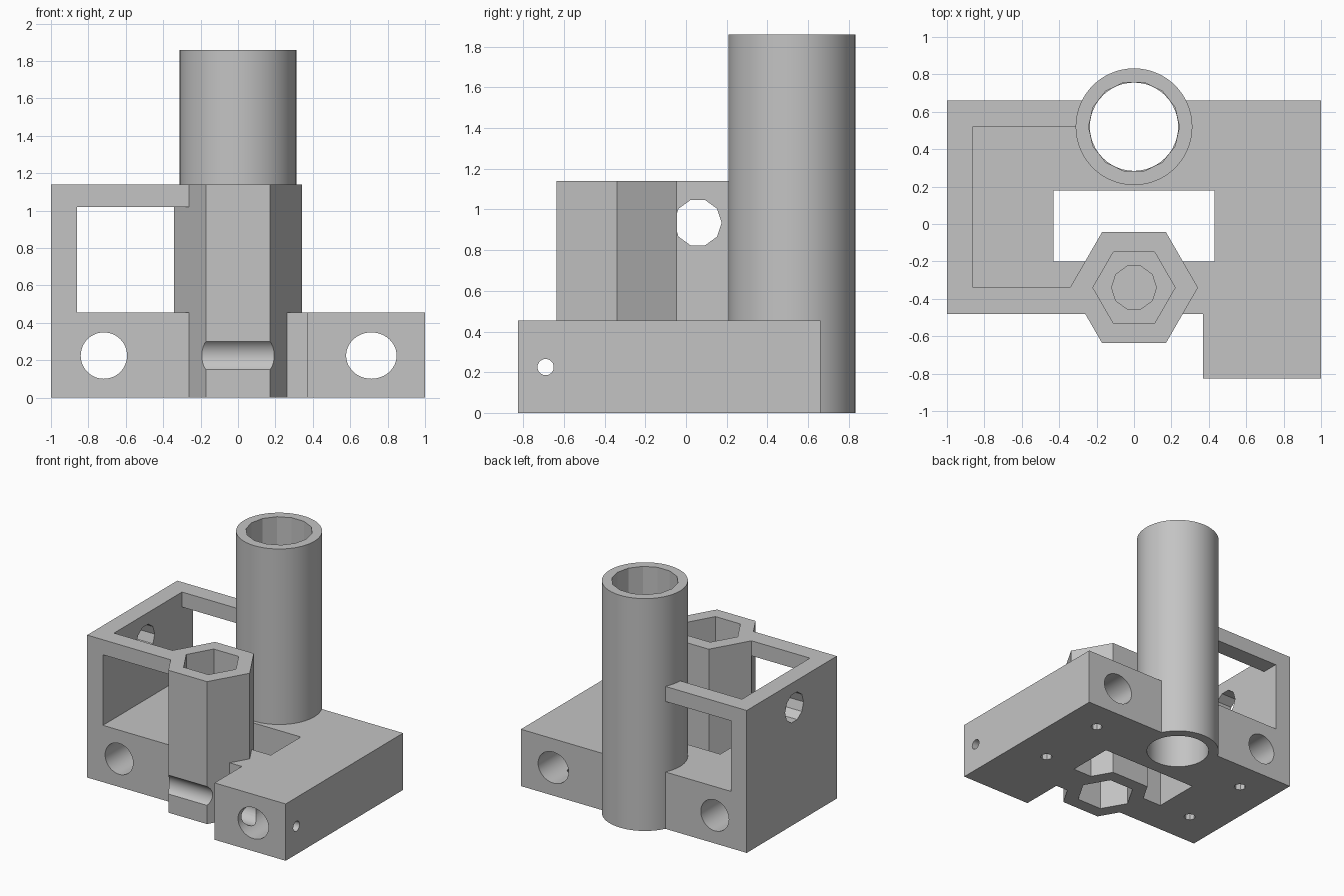
import bpy, bmesh, math
from mathutils import Matrix

if "Cube" in bpy.data.objects:
    bpy.data.objects.remove(bpy.data.objects["Cube"])

grey = bpy.data.materials.new("plain grey")
grey.diffuse_color = (0.55, 0.55, 0.55, 1)
grey.use_nodes = True
grey.node_tree.nodes["Principled BSDF"].inputs["Base Color"].default_value = grey.diffuse_color


def finish(name, bm):
    bmesh.ops.recalc_face_normals(bm, faces=bm.faces)
    me = bpy.data.meshes.new(name)
    bm.to_mesh(me)
    bm.free()
    me.materials.append(grey)
    ob = bpy.data.objects.new(name, me)
    bpy.context.collection.objects.link(ob)
    return ob


def prism(name, pts, z0, z1):
    """Extrude a plan outline from z0 to z1."""
    bm = bmesh.new()
    face = bm.faces.new([bm.verts.new((x, y, z0)) for x, y in pts])
    ext = bmesh.ops.extrude_face_region(bm, geom=[face])
    top = [v for v in ext["geom"] if isinstance(v, bmesh.types.BMVert)]
    bmesh.ops.translate(bm, verts=top, vec=(0, 0, z1 - z0))
    return finish(name, bm)


def box(name, x0, x1, y0, y1, z0, z1):
    return prism(name, [(x0, y0), (x1, y0), (x1, y1), (x0, y1)], z0, z1)


def ngon(n, r, cx, cy, rx=None):
    return [(cx + (rx or r) * math.cos(2 * math.pi * i / n),
             cy + r * math.sin(2 * math.pi * i / n)) for i in range(n)]


def post(name, n, r, x, y, z0, z1):
    return prism(name, ngon(n, r, x, y), z0, z1)


def bar_x(n, r, y, z, x0, x1):
    ob = prism("cutter", ngon(n, r, y, z), x0, x1)
    ob.data.transform(Matrix(((0, 0, 1, 0), (1, 0, 0, 0), (0, 1, 0, 0), (0, 0, 0, 1))))
    return ob


def bar_y(n, r, x, z, y0, y1, rx=None):
    ob = prism("cutter", ngon(n, r, x, z, rx), -y1, -y0)
    ob.data.transform(Matrix.Rotation(math.pi / 2, 4, 'X'))
    return ob


def cut(target, *cutters):
    for c in cutters:
        c.hide_render = True
        mod = target.modifiers.new("cut", 'BOOLEAN')
        mod.operation, mod.solver, mod.object = 'DIFFERENCE', 'EXACT', c
        bpy.context.view_layer.objects.active = target
        bpy.ops.object.modifier_apply(modifier=mod.name)
        bpy.data.objects.remove(c)


H, TOP = 0.455, 1.14
TUBE, HEX = (0, 0.52), (0, -0.34)

# Base block with the long right leg and central opening
base = prism("base_block", [(-1, -0.48), (0.37, -0.48), (0.37, -0.825), (1, -0.825),
                            (1, 0.66), (-1, 0.66)], 0, H)
cut(base,
    box("cutter", -0.43, 0.43, -0.2, 0.18, -0.1, 0.6),
    post("cutter", 48, 0.285, *TUBE, -0.1, 0.6),
    post("cutter", 6, 0.29, *HEX, -0.1, 0.6),
    # rod holes front to back
    bar_y(48, 0.124, -0.717, 0.225, -0.9, 0.8),
    bar_y(48, 0.124, 0.713, 0.225, -0.9, 0.8, 0.135),
    # side screw hole through the leg
    bar_x(24, 0.093, -0.69, 0.225, 0.3, 0.7),
    bar_x(24, 0.04, -0.69, 0.225, 0.6, 1.1))
# screw holes from below into the rod holes
for x in (-0.714, 0.714):
    for y in (-0.19, 0.407):
        cut(base, post("cutter", 8, 0.045, x, y, -0.1, 0.2))

# Tall bearing tube: round bore low down, faceted bore above
tube = post("bearing_tube", 64, 0.312, *TUBE, 0, 1.86)
cut(tube,
    post("cutter", 48, 0.236, *TUBE, -0.1, 0.5),
    post("cutter", 14, 0.243, *TUBE, 0.455, 2))

# Hexagonal nut tower with hex pockets, pilot hole and front groove
tower = post("nut_tower", 6, 0.342, *HEX, 0, TOP)
cut(tower,
    post("cutter", 6, 0.22, *HEX, -0.1, 0.3),
    post("cutter", 6, 0.22, *HEX, 0.5, 1.3),
    post("cutter", 10, 0.12, *HEX, 0.32, 0.6),
    bar_x(32, 0.093, -0.69, 0.225, -0.5, 0.5))

# Left wall with open beams front and back
frame = box("side_frame", -1, -0.25, -0.48, 0.66, H, TOP)
cut(frame,
    box("cutter", -0.86, 0, -0.34, 0.52, 0.3, 1.3),
    box("cutter", -0.86, 0, -0.7, 0.8, 0.3, 1.02),
    bar_x(10, 0.117, 0.058, 0.935, -1.2, -0.7))

# Smooth the round surfaces only
for ob in (base, tube, tower, frame):
    bpy.ops.object.select_all(action='DESELECT')
    ob.select_set(True)
    bpy.context.view_layer.objects.active = ob
    bpy.ops.object.shade_smooth_by_angle(angle=math.radians(20))
